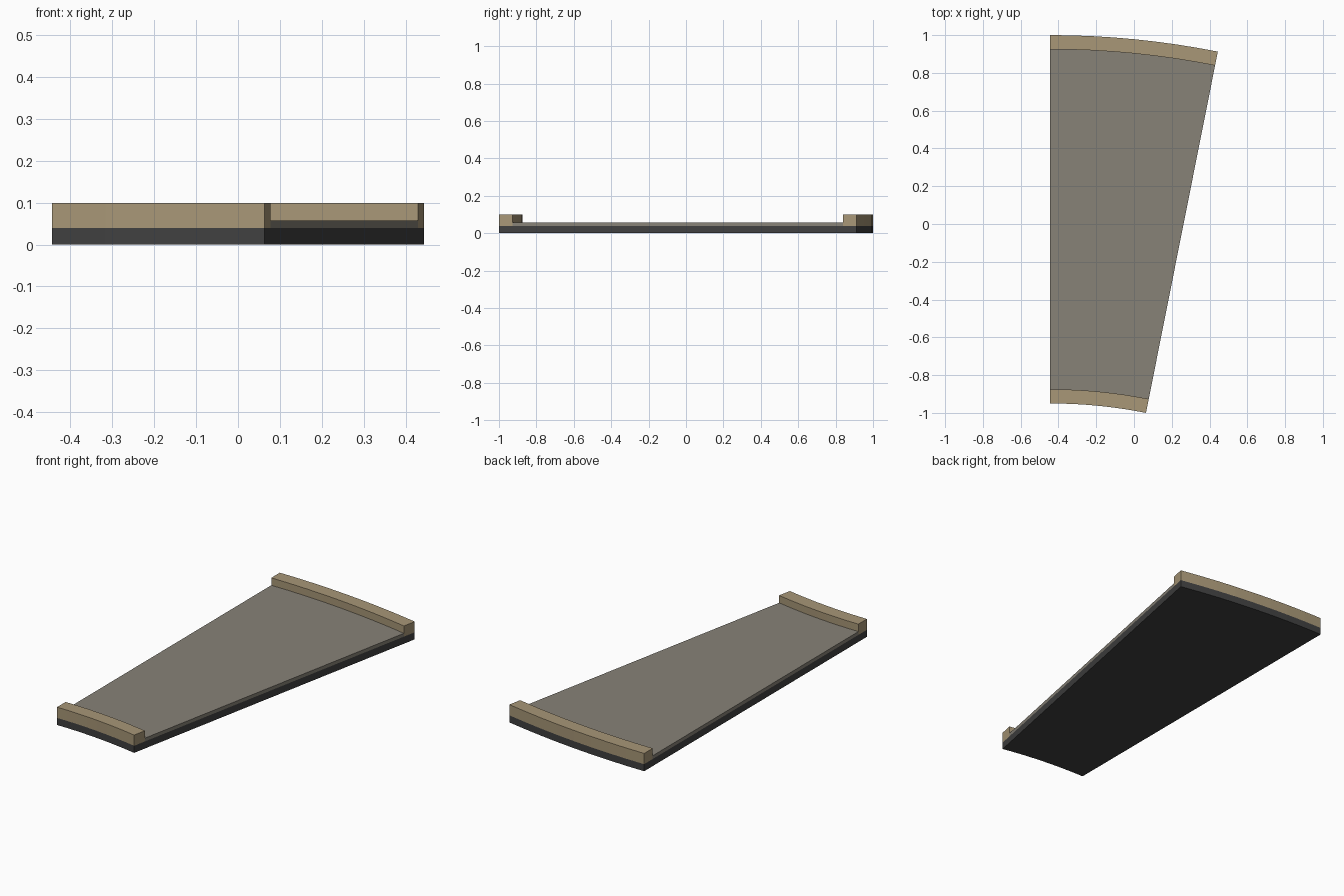
import bpy, bmesh, math

if "Cube" in bpy.data.objects:
    bpy.data.objects.remove(bpy.data.objects["Cube"])

R_IN, R_OUT = 2.60, 4.55           # arc radii of the wedge
KERB = 0.075                       # kerb width
SWEEP = math.radians(11.25)
CX, CY = -0.4438, -3.55            # arc centre
STEPS = 8


def material(name, rgb):
    lin = [((c / 255 + 0.055) / 1.055) ** 2.4 for c in rgb]
    m = bpy.data.materials.new(name)
    m.diffuse_color = (*lin, 1)
    m.use_nodes = True
    m.node_tree.nodes["Principled BSDF"].inputs["Base Color"].default_value = m.diffuse_color
    return m


def arc_slab(name, r0, r1, z0, z1, mat):
    """Slab swept around the arc centre, from the straight left edge."""
    bm = bmesh.new()
    rings = []
    for i in range(STEPS + 1):
        a = SWEEP * i / STEPS
        s, c = math.sin(a), math.cos(a)
        rings.append([bm.verts.new((CX + r * s, CY + r * c, z))
                      for r, z in ((r0, z0), (r1, z0), (r1, z1), (r0, z1))])
    for a, b in zip(rings, rings[1:]):
        for k in range(4):
            j = (k + 1) % 4
            bm.faces.new((a[k], a[j], b[j], b[k]))
    bm.faces.new(rings[0])
    bm.faces.new(rings[-1])
    bmesh.ops.recalc_face_normals(bm, faces=bm.faces)
    me = bpy.data.meshes.new(name)
    bm.to_mesh(me)
    bm.free()
    me.materials.append(mat)
    ob = bpy.data.objects.new(name, me)
    bpy.context.collection.objects.link(ob)
    return ob


dark = material("dark_foundation", (64, 64, 64))
grey = material("warm_grey_surface", (135, 130, 119))
tan = material("tan_kerb", (168, 151, 119))

# Foundation, road surface and the two raised kerbs
arc_slab("foundation", R_IN, R_OUT, 0.0, 0.039, dark)
arc_slab("road_surface", R_IN + KERB, R_OUT - KERB, 0.039, 0.0575, grey)
arc_slab("inner_kerb", R_IN, R_IN + KERB, 0.039, 0.0985, tan)
arc_slab("outer_kerb", R_OUT - KERB, R_OUT, 0.039, 0.0985, tan)
